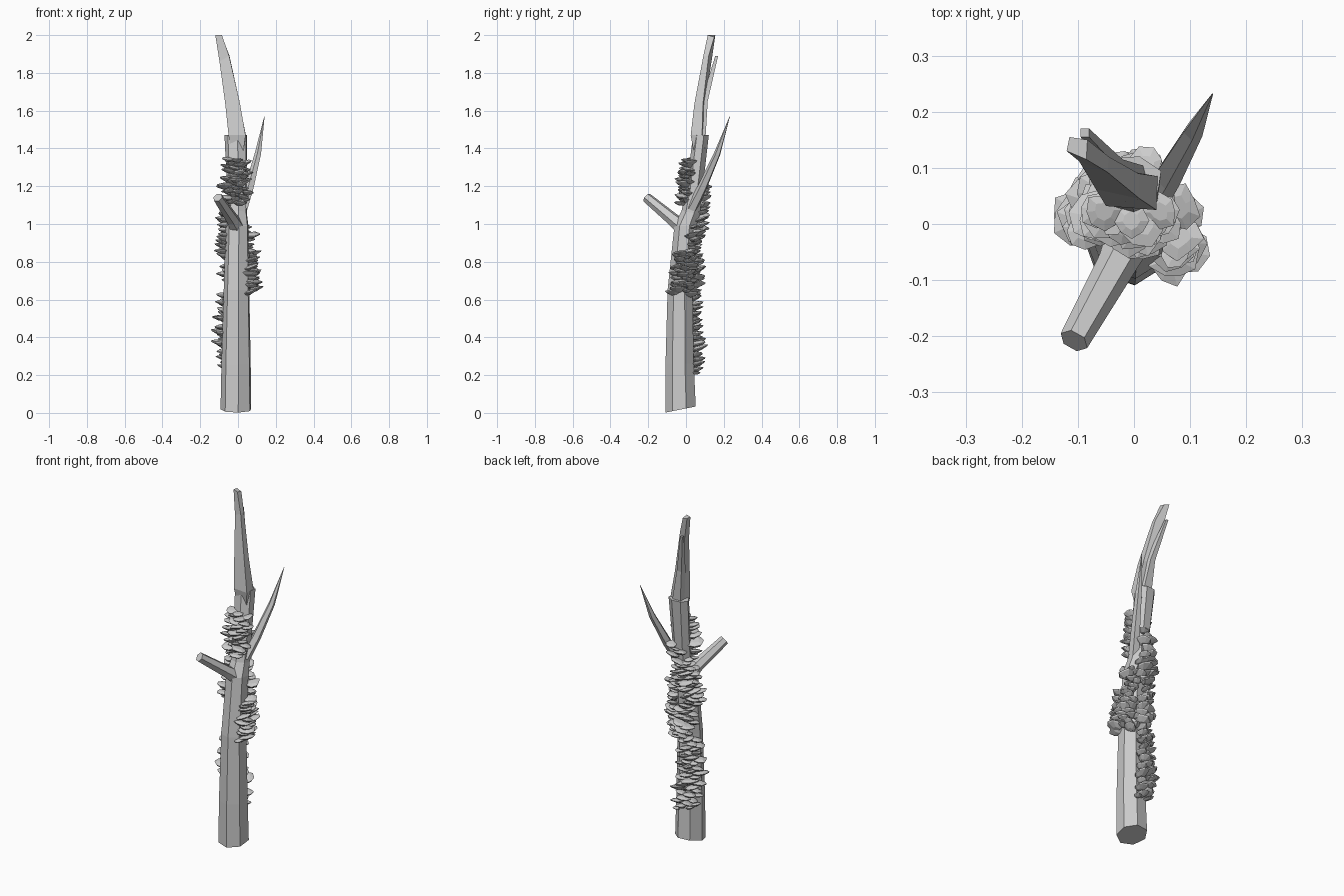
import bpy, bmesh, math, random
from mathutils import Vector

if "Cube" in bpy.data.objects:
    bpy.data.objects.remove(bpy.data.objects["Cube"])

random.seed(7)


def link(bm, name):
    bmesh.ops.recalc_face_normals(bm, faces=bm.faces)
    me = bpy.data.meshes.new(name)
    bm.to_mesh(me)
    bm.free()
    bpy.context.collection.objects.link(bpy.data.objects.new(name, me))


def skin(bm, rings):
    """Join equal-length point rings and cap both ends."""
    vr = [[bm.verts.new(p) for p in r] for r in rings]
    n = len(rings[0])
    for a, b in zip(vr, vr[1:]):
        for i in range(n):
            j = (i + 1) % n
            bm.faces.new((a[i], a[j], b[j], b[i]))
    bm.faces.new(vr[0][::-1])
    bm.faces.new(vr[-1])


def loft(name, rings):
    bm = bmesh.new()
    skin(bm, rings)
    link(bm, name)


def flat_ring(x, y, z, rx, ry, slope=0.0, n=7, phase=-83):
    pts = []
    for i in range(n):
        a = math.radians(phase + 360 * i / n)
        dy = ry * math.sin(a)
        pts.append((x + rx * math.cos(a), y + dy, z + slope * dy))
    return pts


def branch(name, path, radii, n):
    """Tube whose rings face along the path."""
    path = [Vector(p) for p in path]
    rings = []
    for k, (p, r) in enumerate(zip(path, radii)):
        d = (path[min(k + 1, len(path) - 1)] - path[max(k - 1, 0)]).normalized()
        u = d.cross(Vector((0, 0, 1))).normalized()
        v = u.cross(d)
        rings.append([p + r * (math.cos(t) * u + math.sin(t) * v)
                      for t in (math.tau * i / n for i in range(n))])
    loft(name, rings)


# Trunk: x, y, z, radius x, radius y, slope of the ring
TRUNK = [(-0.009, -0.027, 0.018, 0.084, 0.083, 0.2),
         (-0.008, -0.032, 0.26, 0.080, 0.077, 0.05),
         (-0.006, -0.030, 0.65, 0.070, 0.068, 0),
         (-0.003, -0.002, 0.99, 0.062, 0.060, 0),
         (-0.003, 0.026, 1.06, 0.053, 0.050, -0.2),
         (-0.005, 0.045, 1.18, 0.053, 0.045, 0),
         (-0.010, 0.080, 1.47, 0.062, 0.043, 0)]
loft("trunk", [flat_ring(*t) for t in TRUNK])

# Broken splinters at the top, rooted inside the trunk
loft("main_splinter", [
    [(-.035, .055, 1.36), (.025, .045, 1.36), (.025, .075, 1.36), (-.03, .085, 1.36)],
    [(-.05, .032, 1.47), (.040, .025, 1.47), (.042, .085, 1.47), (-.03, .09, 1.47)],
    [(-.068, .062, 1.64), (.010, .045, 1.64), (.008, .09, 1.64), (-.04, .10, 1.64)],
    [(-.098, .112, 1.86), (-.047, .092, 1.89), (-.045, .12, 1.89), (-.085, .135, 1.86)],
    [(-.12, .13, 2.0), (-.085, .115, 2.0), (-.083, .15, 1.99), (-.115, .155, 2.0)]])
loft("small_splinter", [
    [(-.03, .06, 1.40), (.04, .06, 1.40), (.03, .10, 1.40), (-.03, .10, 1.40)],
    [(-.06, .09, 1.65), (-.01, .08, 1.65), (-.02, .115, 1.65), (-.05, .115, 1.65)],
    [(-.095, .155, 1.89), (-.08, .155, 1.89), (-.08, .17, 1.89), (-.095, .17, 1.89)]])

# Side branches
branch("pointed_branch", [(0.025, 0.03, 1.08), (0.06, 0.085, 1.19), (0.106, 0.165, 1.37),
                          (0.14, 0.232, 1.57)], [0.03, 0.026, 0.018, 0.001], 5)
branch("stub_branch", [(0.0, -0.005, 0.97), (-0.03, -0.07, 1.025), (-0.107, -0.208, 1.14)],
       [0.045, 0.035, 0.027], 6)


def trunk_at(z):
    for a, b in zip(TRUNK, TRUNK[1:]):
        if z <= b[2]:
            t = (z - a[2]) / (b[2] - a[2])
            return [a[i] + t * (b[i] - a[i]) for i in (0, 1, 3, 4)]


def shelf(bm, z, deg, size, reach):
    """One bracket fungus: domed cap with a ragged rim and tapered underside."""
    cx, cy, rx, ry = trunk_at(z)
    a = math.radians(deg)
    out = Vector((math.cos(a), math.sin(a), 0))
    side = Vector((-out.y, out.x, 0))
    c = Vector((cx + rx * out.x, cy + ry * out.y, z)) + out * size * reach
    tilt = random.uniform(-0.1, 0.35)
    roll = random.uniform(-0.3, 0.3)
    n = 8
    wob = [random.uniform(0.8, 1.15) for _ in range(n)]
    rings = []
    for scale, h in ((0.5, 0.22), (1.0, 0.05), (0.93, -0.1), (0.4, -0.45)):
        ring = []
        for i in range(n):
            t = math.tau * i / n
            p = size * scale * wob[i] * math.cos(t)
            q = size * scale * wob[i] * math.sin(t)
            back = -0.4 * size * (1 - scale) if h < 0 else 0
            ring.append(c + out * (p + back) + side * q
                        + Vector((0, 0, size * h + tilt * p + roll * q)))
        rings.append(ring)
    skin(bm, rings)


def colony(name, count, z0, z1, a0, a1, drift, size, reach):
    """Column of shelves climbing the trunk, drifting round it with height."""
    bm = bmesh.new()
    for k in range(count):
        t = (k + random.uniform(0.1, 0.9)) / count
        deg = a0 + (a1 - a0) * ((k * 0.618) % 1) + drift * (t - 0.5)
        taper = 0.75 + 0.25 * math.sin(math.pi * t)
        shelf(bm, z0 + (z1 - z0) * t, deg, size * taper * random.uniform(0.7, 1.15),
              reach * random.uniform(0.6, 1.2))
    link(bm, name)


# Bracket fungus colonies
colony("lower_fungi", 42, 0.21, 0.64, 82, 160, 20, 0.042, 0.55)
colony("right_fungi", 30, 0.64, 0.86, -30, 50, 0, 0.045, 0.6)
colony("right_top_fungi", 8, 0.84, 1.00, 20, 70, 0, 0.038, 0.5)
colony("middle_fungi", 16, 0.62, 0.84, 70, 140, 50, 0.043, 0.55)
colony("left_fungi", 28, 0.82, 1.12, 100, 185, -10, 0.042, 0.55)
colony("back_fungi", 14, 0.90, 1.21, 65, 125, 0, 0.042, 0.45)
colony("front_fungi", 32, 1.10, 1.35, -150, -35, 0, 0.042, 0.5)
